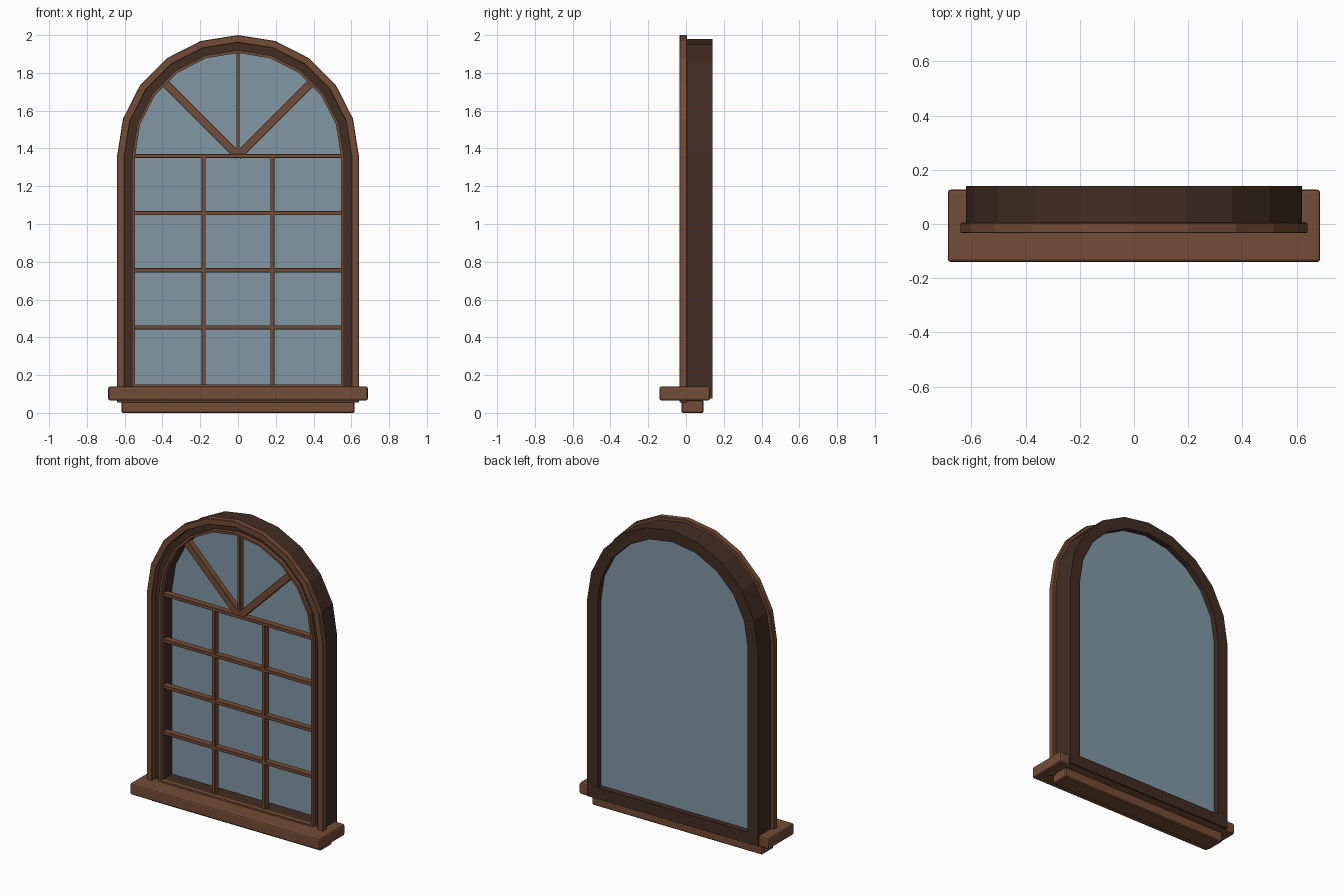
import bpy, bmesh, math
from mathutils import Matrix

if "Cube" in bpy.data.objects:
    bpy.data.objects.remove(bpy.data.objects["Cube"])

SPRING = 1.36   # height where the arch starts
SEG = 10        # facets of the half circle


def material(name, rgb):
    m = bpy.data.materials.new(name)
    m.diffuse_color = (*rgb, 1)
    m.use_nodes = True
    m.node_tree.nodes["Principled BSDF"].inputs["Base Color"].default_value = m.diffuse_color
    return m


WOOD = material("warm brown wood", (0.175, 0.072, 0.037))
DARK = material("dark brown wood", (0.053, 0.026, 0.016))
GLASS = material("blue grey glass", (0.22, 0.315, 0.375))


def finish(name, bm, mat, bevel=0.0, segments=1):
    bmesh.ops.recalc_face_normals(bm, faces=bm.faces)
    me = bpy.data.meshes.new(name)
    bm.to_mesh(me)
    bm.free()
    me.materials.append(mat)
    ob = bpy.data.objects.new(name, me)
    bpy.context.collection.objects.link(ob)
    if bevel:
        mod = ob.modifiers.new("bevel", 'BEVEL')
        mod.width = bevel
        mod.segments = segments
        mod.limit_method = 'ANGLE'
        mod.angle_limit = math.radians(40)
    return ob


def outline(r, bottom):
    """Arched window outline, straight sides and a faceted half circle."""
    arc = [(-r * math.cos(math.pi * i / SEG), SPRING + r * math.sin(math.pi * i / SEG))
           for i in range(SEG + 1)]
    return [(-r, bottom)] + arc + [(r, bottom)]


def arch_ring(name, r_out, r_in, y0, y1, mat, bevel=0.0):
    """Closed frame; the bottom rail is as wide as the sides."""
    bm = bmesh.new()
    base = 0.695 - r_out
    loops = [[bm.verts.new((x, y, z)) for x, z in outline(r, b)]
             for r, b, y in ((r_out, base, y0), (r_in, base + r_out - r_in, y0),
                             (r_in, base + r_out - r_in, y1), (r_out, base, y1))]
    n = len(loops[0])
    for a in range(4):
        p, q = loops[a], loops[(a + 1) % 4]
        for i in range(n):
            j = (i + 1) % n
            bm.faces.new((p[i], p[j], q[j], q[i]))
    return finish(name, bm, mat, bevel)


def box(name, x0, x1, y0, y1, z0, z1, mat, bevel=0.0, segments=1, turn=None):
    bm = bmesh.new()
    bmesh.ops.create_cube(bm, size=1)
    bmesh.ops.scale(bm, vec=(x1 - x0, y1 - y0, z1 - z0), verts=bm.verts)
    bmesh.ops.translate(bm, vec=((x0 + x1) / 2, (y0 + y1) / 2, (z0 + z1) / 2), verts=bm.verts)
    if turn is not None:   # lean about the middle of the spring line
        bmesh.ops.rotate(bm, cent=(0, 0, SPRING), matrix=Matrix.Rotation(turn, 3, 'Y'),
                         verts=bm.verts)
    return finish(name, bm, mat, bevel, segments)


# Arched frame, outer casing and inner bead
arch_ring("window_frame", 0.62, 0.545, 0.004, 0.14, DARK)
arch_ring("outer_casing", 0.64, 0.60, -0.034, 0.005, WOOD, 0.003)
arch_ring("inner_bead", 0.56, 0.545, -0.022, 0.006, WOOD)

# Glass pane
bm = bmesh.new()
pane = bm.faces.new([bm.verts.new((x, 0.094, z)) for x, z in outline(0.555, 0.14)])
ext = bmesh.ops.extrude_face_region(bm, geom=[pane])
bmesh.ops.translate(bm, vec=(0, 0.01, 0),
                    verts=[v for v in ext["geom"] if isinstance(v, bmesh.types.BMVert)])
finish("glass_pane", bm, GLASS)

# Sill and the apron below it
box("sill", -0.687, 0.687, -0.14, 0.127, 0.066, 0.14, WOOD, 0.01, 2)
box("apron", -0.618, 0.618, -0.025, 0.093, 0.0, 0.068, WOOD, 0.006)

# Glazing bars
H, Y0, Y1 = 0.011, 0.004, 0.046
for i in range(1, 5):
    z = 0.15 + 0.3025 * i
    box(f"horizontal_bar_{i}", -0.547, 0.547, Y0, Y1, z - H, z + H, WOOD, 0.002)
for side, x in (("left", -0.182), ("right", 0.182)):
    box(f"vertical_bar_{side}", x - H, x + H, Y0, Y1, 0.148, SPRING, WOOD, 0.002)

# Fan bars in the arch: a slim middle one and two broad slanted ones
for name, half, turn in (("middle", 0.009, 0), ("left", 0.022, -math.pi / 4),
                         ("right", 0.022, math.pi / 4)):
    box(f"fan_bar_{name}", -half, half, Y0 + 0.001, Y1 - 0.001, SPRING, SPRING + 0.543,
        WOOD, 0.002, turn=turn)
